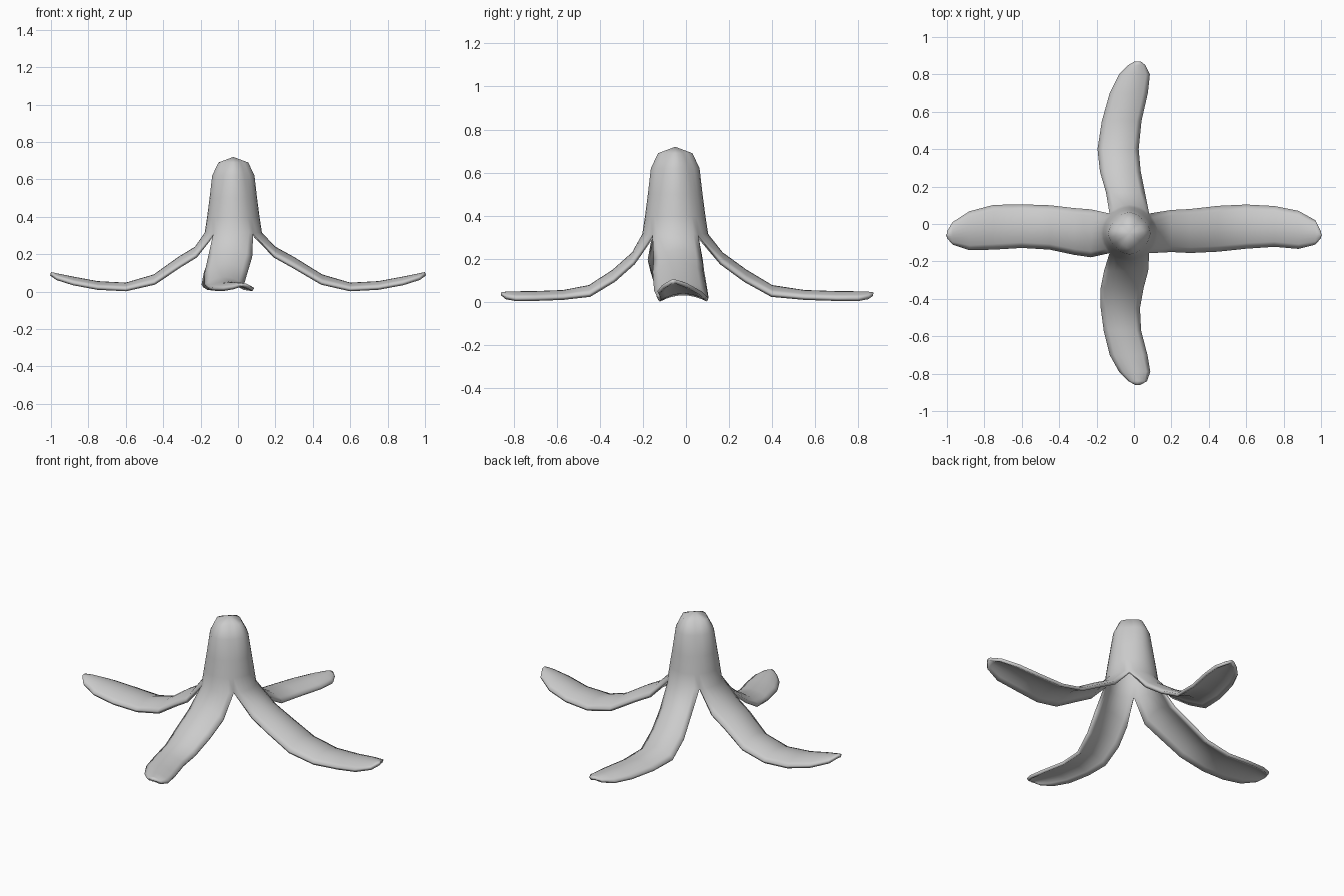
import bpy, bmesh, math

if "Cube" in bpy.data.objects:
    bpy.data.objects.remove(bpy.data.objects["Cube"])

CX, CY = -0.025, -0.05          # trunk axis
COLS = 8                        # columns across each quarter

# Trunk rings: height, ridge radius, valley radius (valleys lie on the diagonals)
TRUNK = [(0.72, 0, 0), (0.69, 0.08, 0.065), (0.62, 0.113, 0.102),
         (0.50, 0.127, 0.122), (0.40, 0.140, 0.138), (0.315, 0.153, 0.150)]

# Flap crest heights from trunk to tip
Z_SIDE = [0.24, 0.185, 0.092, 0.048, 0.056, 0.08, 0.098, 0.105]
Z_FRONT = [0.23, 0.15, 0.078, 0.055, 0.05, 0.049, 0.047, 0.044]
CAMBER = [0.045, 0.045, 0.04, 0.03, 0.03, 0.03, 0.02, 0.006]

# Flaps: distance along the axis, low edge, high edge
RIGHT = [(.20, -.15, .075), (.30, -.155, .08), (.45, -.148, .097), (.60, -.132, .104),
         (.75, -.122, .096), (.88, -.133, .07), (.97, -.11, .02), (1.0, -.075, -.04)]
BACK = [(.17, -.15, .058), (.28, -.182, .036), (.40, -.195, .025), (.55, -.172, .04),
        (.70, -.13, .074), (.80, -.08, .085), (.85, -.03, .06), (.87, .005, .035)]
LEFT = [(.23, -.178, .078), (.32, -.165, .085), (.45, -.137, .10), (.60, -.128, .105),
        (.75, -.137, .102), (.88, -.14, .068), (.97, -.11, .01), (1.0, -.075, -.04)]
FRONT = [(.25, -.16, .076), (.34, -.178, .052), (.45, -.178, .032), (.57, -.162, .038),
         (.70, -.13, .072), (.79, -.08, .087), (.84, -.03, .07), (.86, .005, .035)]


def quarter(bm, k, flap, heights):
    """One quarter of the trunk running down into its flap."""
    axis = k * math.pi / 2
    rows = []
    for z, ridge, valley in TRUNK:
        row = []
        for i in range(COLS + 1):
            u = 2 * i / COLS - 1
            a = axis + u * math.pi / 4
            r = ridge + (valley - ridge) * abs(u)
            row.append((CX + r * math.cos(a), CY + r * math.sin(a), z))
        rows.append(row)
    for (s, lo, hi), z, camber in zip(flap, heights, CAMBER):
        if k in (1, 2):
            lo, hi = hi, lo
        sign = 1 if k < 2 else -1
        row = []
        for i in range(COLS + 1):
            u = 2 * i / COLS - 1
            t = lo + (hi - lo) * (u + 1) / 2
            zz = z - camber * u * u
            row.append((t, sign * s, zz) if k % 2 else (sign * s, t, zz))
        rows.append(row)
    grid = [[bm.verts.new(p) for p in row] for row in rows]
    for a, b in zip(grid, grid[1:]):
        for i in range(COLS):
            bm.faces.new((a[i], b[i], b[i + 1], a[i + 1]))


# Peel skin: four quarters welded along the trunk
bm = bmesh.new()
for k, (flap, heights) in enumerate([(RIGHT, Z_SIDE), (BACK, Z_FRONT),
                                     (LEFT, Z_SIDE), (FRONT, Z_FRONT)]):
    quarter(bm, k, flap, heights)
bmesh.ops.remove_doubles(bm, verts=bm.verts, dist=0.0005)
mesh = bpy.data.meshes.new("fruit_peel")
bm.to_mesh(mesh)
bm.free()
peel = bpy.data.objects.new("fruit_peel", mesh)
bpy.context.collection.objects.link(peel)

# Skin thickness, grown inwards
solid = peel.modifiers.new("thickness", 'SOLIDIFY')
solid.thickness = 0.018
solid.offset = -1

bpy.context.view_layer.objects.active = peel
peel.select_set(True)
bpy.ops.object.shade_smooth_by_angle(angle=math.radians(50))
